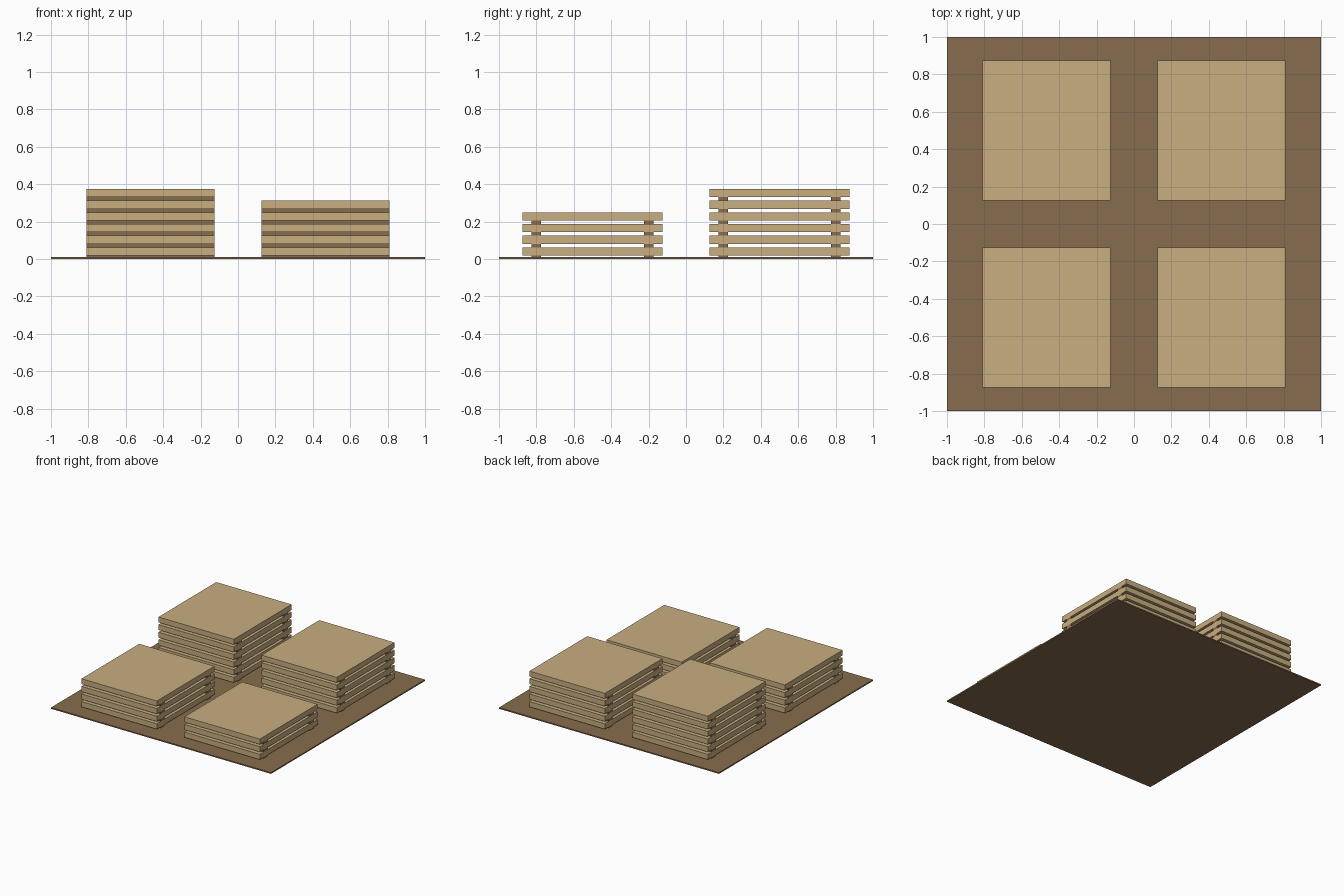
import bpy

cube = bpy.data.objects.get("Cube")
if cube:
    bpy.data.objects.remove(cube, do_unlink=True)


def material(name, color):
    mat = bpy.data.materials.new(name)
    mat.use_nodes = True
    mat.diffuse_color = (*color, 1)
    mat.node_tree.nodes["Principled BSDF"].inputs["Base Color"].default_value = (*color, 1)
    return mat


pale_wood = material("pale wood", (0.58, 0.425, 0.217))
brown_wood = material("brown wood", (0.242, 0.15, 0.075))


def box(name, center, size, mat):
    bpy.ops.mesh.primitive_cube_add(size=1, location=center)
    obj = bpy.context.object
    obj.name = name
    obj.scale = size
    bpy.ops.object.transform_apply(location=False, rotation=False, scale=True)
    obj.data.materials.append(mat)
    return obj


# Ground sheet
GROUND = 0.01
box("ground_sheet", (0, 0, GROUND / 2), (2, 2, GROUND), brown_wood)

# Stacks of slabs, each slab resting on two bearers
PITCH, SLAB = 0.0625, 0.044
WIDTH, DEPTH = 0.685, 0.75


def stack(name, x, y, layers):
    for i in range(layers):
        top = PITCH * (i + 1)
        box(f"{name}_slab_{i + 1}", (x, y, top - SLAB / 2), (WIDTH, DEPTH, SLAB), pale_wood)
        low = max(PITCH * i, GROUND)
        high = top - SLAB
        for side, offset in (("front", -0.3), ("back", 0.3)):
            box(f"{name}_{side}_bearer_{i + 1}", (x, y + offset, (low + high) / 2),
                (WIDTH, 0.05, high - low), brown_wood)


stack("back_right_stack", -0.468, 0.5, 6)
stack("back_left_stack", 0.468, 0.5, 5)
stack("front_right_stack", -0.468, -0.5, 4)
stack("front_left_stack", 0.468, -0.5, 3)
